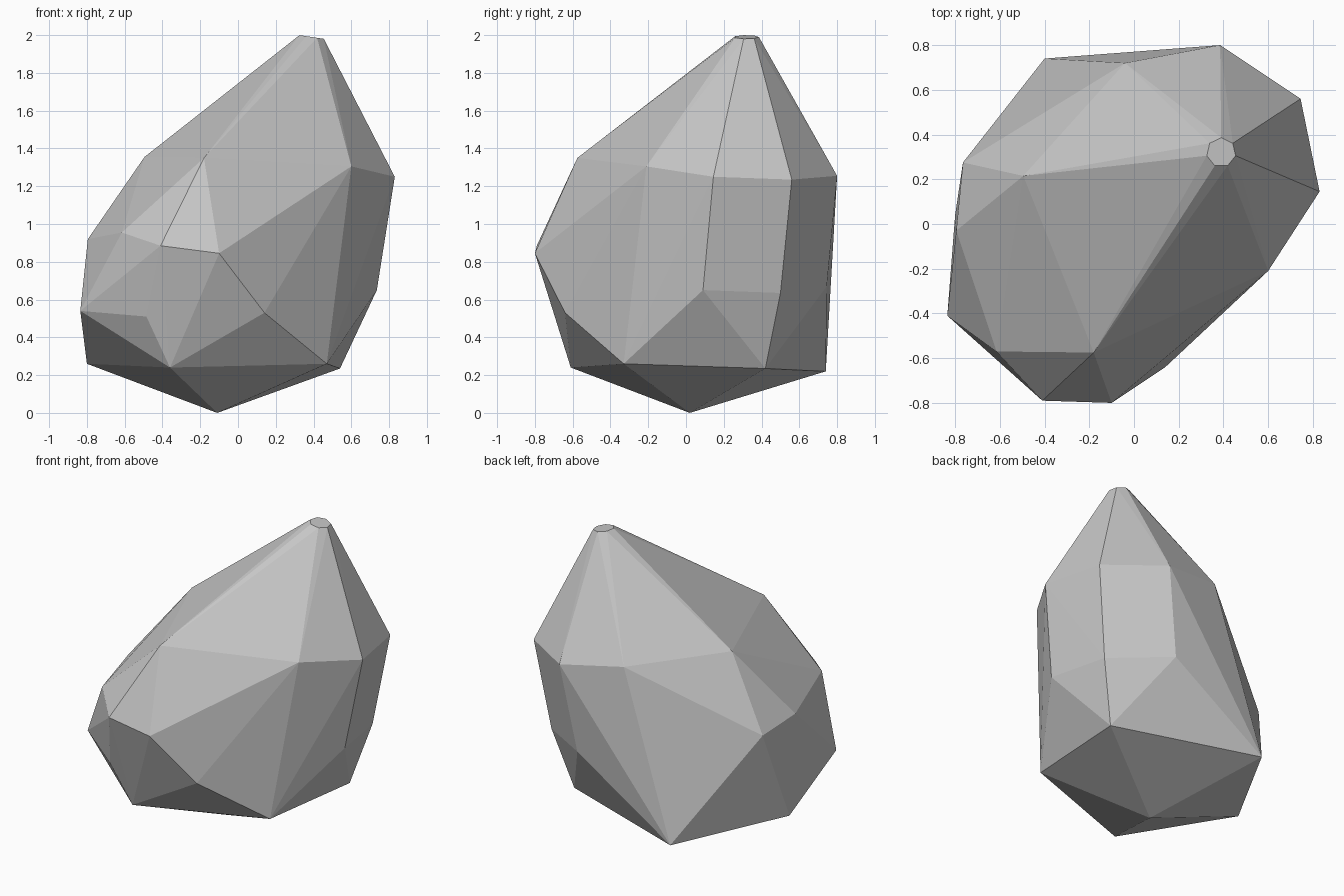
import bpy
import bmesh
from math import cos, sin, tau

default_cube = bpy.data.objects.get("Cube")
if default_cube:
    bpy.data.objects.remove(default_cube, do_unlink=True)


def make_material(name, value):
    """Create a plain neutral material of one flat colour."""
    material = bpy.data.materials.new(name)
    material.use_nodes = True
    colour = (value, value, value, 1.0)
    material.diffuse_color = colour
    shader = material.node_tree.nodes["Principled BSDF"]
    shader.inputs["Base Color"].default_value = colour
    return material


def blunt_tip(centre, radius, sides, tilt):
    """Small tilted polygon that cuts off the peak."""
    cx, cy, cz = centre
    ring = []
    for i in range(sides):
        angle = tau / 4 + tau * i / sides
        dx, dy = radius * cos(angle), radius * sin(angle)
        ring.append((cx + dx, cy + dy, cz - tilt * dx))
    return ring


def make_hull(name, points, material):
    """Wrap the corner points in a faceted convex skin."""
    bm = bmesh.new()
    for point in points:
        bm.verts.new(point)
    result = bmesh.ops.convex_hull(bm, input=bm.verts[:])
    leftovers = set(result["geom_interior"]) | set(result["geom_unused"])
    spare = [item for item in leftovers
             if isinstance(item, bmesh.types.BMVert) and item.is_valid]
    bmesh.ops.delete(bm, geom=spare, context="VERTS")
    bmesh.ops.recalc_face_normals(bm, faces=bm.faces[:])
    for face in bm.faces:
        face.smooth = False
    mesh = bpy.data.meshes.new(name)
    bm.to_mesh(mesh)
    bm.free()
    mesh.materials.append(material)
    rock = bpy.data.objects.new(name, mesh)
    bpy.context.collection.objects.link(rock)
    return rock


# Corners of the rock, in rough bands from the peak to the foot
peak = blunt_tip((.39, .32, 1.99), .066, 7, .15)
shoulder = [(.6, -.21, 1.305), (.83, .145, 1.25), (.745, .56, 1.235),
            (.385, .8, 1.255), (-.04, .72, 1.32), (-.495, .215, 1.355),
            (-.18, -.575, 1.35)]
upper_belly = [(-.615, -.57, .955), (-.795, -.03, .92), (-.765, .275, .88),
               (-.41, -.79, .885), (-.1, -.8, .845)]
lower_belly = [(-.835, -.41, .54), (-.485, -.67, .51), (.14, -.64, .53),
               (.735, .09, .65), (.655, .5, .635), (.29, .745, .67)]
base = [(-.8, .04, .26), (-.4, .74, .22), (.54, .42, .235),
        (.47, -.33, .26), (-.36, -.61, .24)]
foot = [(-.11, .02, 0)]

stone = make_material("stone grey", .57)
make_hull("rock", peak + shoulder + upper_belly + lower_belly + base + foot,
          stone)
